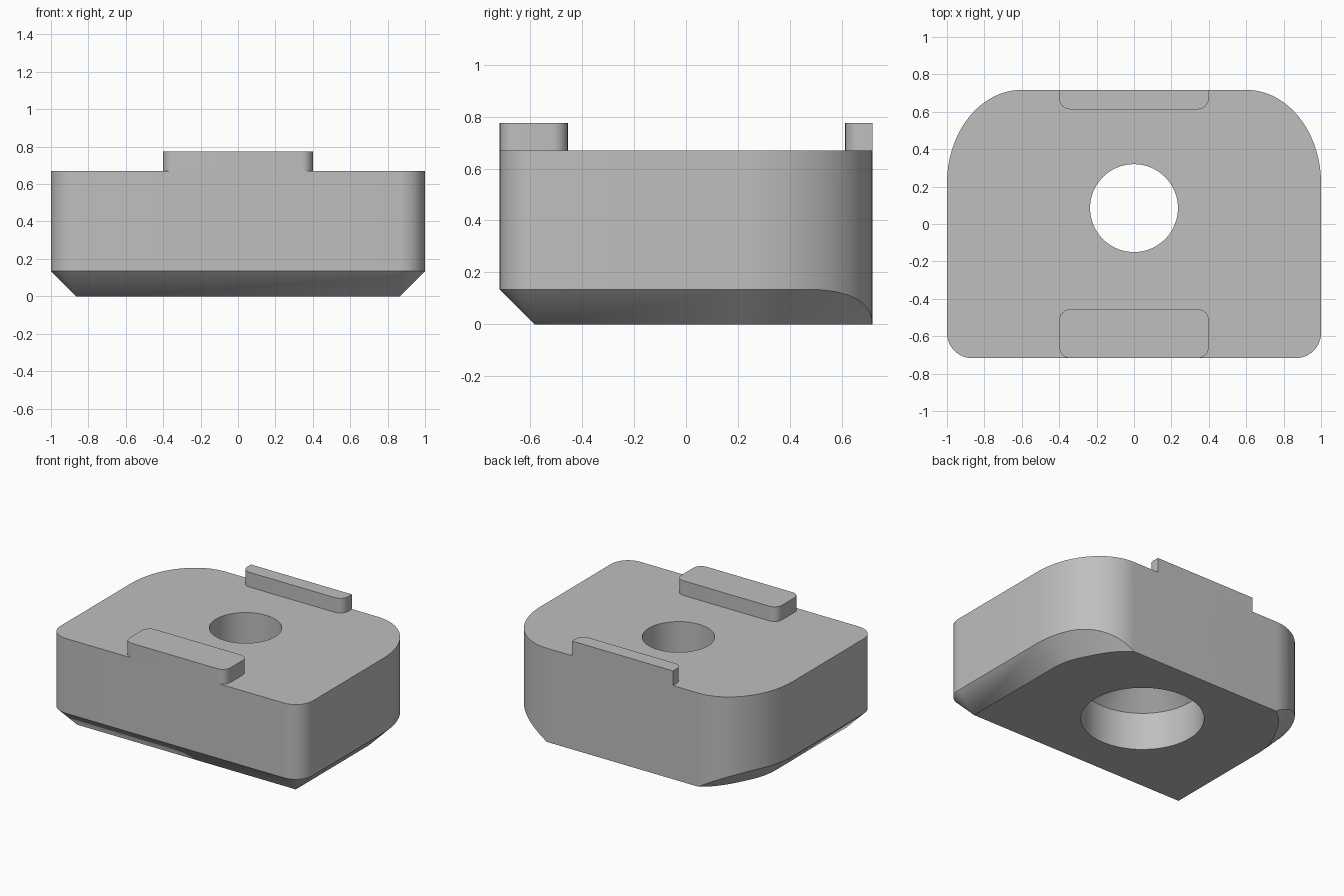
import bpy, bmesh
from math import sin, cos, radians
from mathutils import Vector

cube = bpy.data.objects.get("Cube")
if cube:
    bpy.data.objects.remove(cube, do_unlink=True)

HALF_Y, TOP, TAB_TOP, BEVEL = 0.717, 0.67, 0.775, 0.135

grey = bpy.data.materials.new("plain grey")
grey.use_nodes = True
grey.diffuse_color = (0.52, 0.52, 0.52, 1)
grey.node_tree.nodes["Principled BSDF"].inputs["Base Color"].default_value = (0.52, 0.52, 0.52, 1)


def arc(cx, cy, a, b, start, end, steps):
    """Elliptical arc as (point, outward normal, angle) samples."""
    out = []
    for i in range(steps + 1):
        deg = start + (end - start) * i / steps
        c, s = cos(radians(deg)), sin(radians(deg))
        out.append((Vector((cx + a * c, cy + b * s)), Vector((c / a, s / b)).normalized(), deg))
    return out


def mirrored(half):
    """Close a right-hand outline with its mirror image in x."""
    return half + [(-x, y, z) for x, y, z in reversed(half)]


def solid(name, rings):
    """Skin a stack of matching rings, cap both ends and smooth by angle."""
    bm = bmesh.new()
    loops = [[bm.verts.new(p) for p in ring] for ring in rings]
    n = len(loops[0])
    for low, high in zip(loops, loops[1:]):
        for i in range(n):
            j = (i + 1) % n
            bm.faces.new((low[i], low[j], high[j], high[i]))
    bm.faces.new(list(reversed(loops[0])))
    bm.faces.new(loops[-1])
    bmesh.ops.remove_doubles(bm, verts=bm.verts, dist=0.0005)
    bmesh.ops.recalc_face_normals(bm, faces=bm.faces)
    mesh = bpy.data.meshes.new(name)
    bm.to_mesh(mesh)
    bm.free()
    mesh.materials.append(grey)
    obj = bpy.data.objects.new(name, mesh)
    bpy.context.collection.objects.link(obj)
    return obj


def smooth(obj):
    bpy.ops.object.select_all(action='DESELECT')
    obj.select_set(True)
    bpy.context.view_layer.objects.active = obj
    bpy.ops.object.shade_smooth_by_angle(angle=radians(25))


# Body: tight front corners, broad back corners, bevel fading out at the back
side = arc(1 - BEVEL, BEVEL - HALF_Y, BEVEL, BEVEL, -90, 0, 12)
side += arc(0.6, HALF_Y - 0.5, 0.4, 0.5, 0, 90, 36)
bottom, bevel_top, top = [], [], []
for p, normal, deg in side:
    depth = BEVEL * (1 - max(0, (deg - 30) / 60) ** 2)
    inner = p - normal * depth
    bottom.append((inner.x, inner.y, 0))
    bevel_top.append((p.x, p.y, depth))
    top.append((p.x, p.y, TOP))
body = solid("body", [mirrored(r) for r in (bottom, bevel_top, top)])

# Screw hole: wide bore below, cone, narrow bore above
profile = ((0.4, -0.1), (0.4, 0.27), (0.235, 0.435), (0.235, 0.8))
cutter = solid("hole_cutter", [
    [(p.x, p.y + 0.085, z) for p, _, _ in arc(0, 0, r, r, 0, 360, 64)[:-1]] for r, z in profile])
cutter.hide_render = True
cut = body.modifiers.new("screw hole", 'BOOLEAN')
cut.operation = 'DIFFERENCE'
cut.solver = 'EXACT'
cut.object = cutter
bpy.context.view_layer.objects.active = body
bpy.ops.object.modifier_apply(modifier=cut.name)
bpy.data.objects.remove(cutter, do_unlink=True)
smooth(body)


# Raised locating tabs
def tab(name, y0, y1, front_r, back_r):
    half = arc(0.4 - front_r, y0 + front_r, front_r, front_r, -90, 0, 8)
    half += arc(0.4 - back_r, y1 - back_r, back_r, back_r, 0, 90, 8)
    smooth(solid(name, [mirrored([(p.x, p.y, z) for p, _, _ in half]) for z in (TOP, TAB_TOP)]))


tab("front_tab", -HALF_Y, -0.455, 0.06, 0.06)
tab("back_tab", 0.613, HALF_Y, 0.06, 0.0001)
